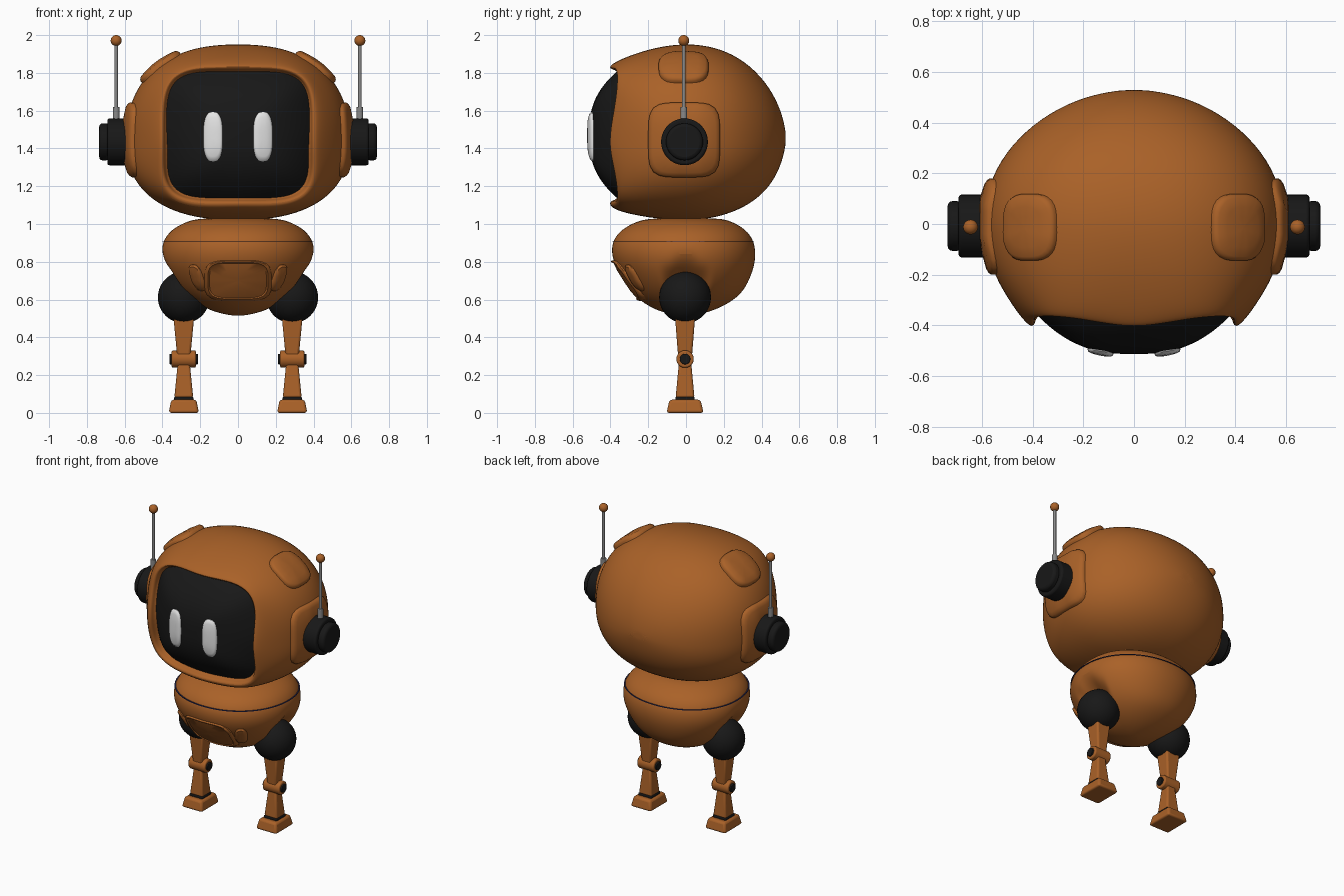
import bpy, bmesh, math
from mathutils import Vector, Matrix
from mathutils.bvhtree import BVHTree

if "Cube" in bpy.data.objects:
    bpy.data.objects.remove(bpy.data.objects["Cube"])


def material(name, rgb):
    m = bpy.data.materials.new(name)
    m.diffuse_color = (*rgb, 1)
    m.use_nodes = True
    m.node_tree.nodes["Principled BSDF"].inputs["Base Color"].default_value = m.diffuse_color
    return m


ORANGE = material("burnt orange", (0.40, 0.12, 0.021))
BLACK = material("black", (0.009, 0.009, 0.009))
WHITE = material("eye white", (0.78, 0.78, 0.78))
GREY = material("metal grey", (0.25, 0.25, 0.25))
NAVY = material("seam navy", (0.02, 0.02, 0.08))


def finish(name, bm, mat, bevel=0, subsurf=0):
    """Turn a bmesh into a shaded object; returns a tree for projecting onto it."""
    bmesh.ops.recalc_face_normals(bm, faces=bm.faces)
    tree = BVHTree.FromBMesh(bm)
    me = bpy.data.meshes.new(name)
    bm.to_mesh(me)
    bm.free()
    me.materials.append(mat)
    ob = bpy.data.objects.new(name, me)
    bpy.context.collection.objects.link(ob)
    if bevel:
        b = ob.modifiers.new("bevel", 'BEVEL')
        b.width, b.segments = bevel, 3
    if subsurf:
        s = ob.modifiers.new("subsurf", 'SUBSURF')
        s.levels = s.render_levels = subsurf
    bpy.ops.object.select_all(action='DESELECT')
    ob.select_set(True)
    bpy.context.view_layer.objects.active = ob
    bpy.ops.object.shade_smooth_by_angle(angle=math.radians(40))
    return tree


def loft(name, loops, mat, subsurf=0, edit=None):
    """Skin a list of point loops and close both ends with fans."""
    bm = bmesh.new()
    rings = [[bm.verts.new(p) for p in loop] for loop in loops]
    n = len(loops[0])
    for a, b in zip(rings, rings[1:]):
        for i in range(n):
            j = (i + 1) % n
            bm.faces.new((a[i], a[j], b[j], b[i]))
    for ring in (rings[0], rings[-1]):
        c = bm.verts.new(sum((v.co for v in ring), Vector()) / n)
        for i in range(n):
            bm.faces.new((c, ring[i], ring[(i + 1) % n]))
    if edit:
        for v in bm.verts:
            edit(v)
    return finish(name, bm, mat, subsurf=subsurf)


def squircle(n, count=64):
    """Unit superellipse points."""
    pts = []
    for i in range(count):
        t = 2 * math.pi * i / count
        c, s = math.cos(t), math.sin(t)
        r = (abs(c) ** n + abs(s) ** n) ** (-1 / n)
        pts.append((r * c, r * s, math.sin(2 * t) ** 2))
    return pts


def patch(name, tree, centre, facing, hu, hv, n, profile, mat):
    """Raised pad that follows a surface; profile is (radius, height) outside in."""
    d = Vector(facing).normalized()
    v = (Vector((0, 0, 1)) - d * d.z).normalized()
    u = v.cross(d)
    loops = []
    for r, h in profile:
        loop = []
        for a, b, _ in squircle(n, 40):
            p = Vector(centre) + u * a * hu * r + v * b * hv * r
            hit = tree.ray_cast(p + d, -d)[0] or tree.find_nearest(p)[0]
            loop.append(hit + d * h)
        loops.append(loop)
    loft(name, loops, mat)


def block(name, x, y, z0, z1, low, high, mat, bevel=0.012):
    """Tapered box between two heights."""
    bm = bmesh.new()
    bmesh.ops.create_cube(bm, size=2)
    for v in bm.verts:
        h = high if v.co.z > 0 else low
        v.co = (x + v.co.x * h[0], y + v.co.y * h[1], z1 if v.co.z > 0 else z0)
    finish(name, bm, mat, bevel)


def rod(name, p, q, r, mat, bevel=0, sides=40):
    p, q = Vector(p), Vector(q)
    rot = (q - p).to_track_quat('Z', 'Y').to_matrix().to_4x4()
    bm = bmesh.new()
    bmesh.ops.create_cone(bm, cap_ends=True, segments=sides, radius1=r, radius2=r,
                          depth=(q - p).length,
                          matrix=Matrix.Translation((p + q) / 2) @ rot)
    finish(name, bm, mat, bevel)


def ball(name, p, r, mat):
    bm = bmesh.new()
    bmesh.ops.create_uvsphere(bm, u_segments=40, v_segments=24, radius=r,
                              matrix=Matrix.Translation(p))
    finish(name, bm, mat)


# Head shell: sections along y (y, half width, top, bottom, squareness, corner setback)
HEAD = [(-.345, .385, 1.812, 1.132, 4.6, .04), (-.392, .388, 1.816, 1.127, 4.6, .04),
        (-.407, .402, 1.83, 1.108, 4.4, .04), (-.392, .425, 1.847, 1.085, 4, .035),
        (-.33, .475, 1.88, 1.06, 3.2, .02), (-.2, .555, 1.925, 1.034, 2.6, 0),
        (-.06, .594, 1.952, 1.02, 2.4, 0), (.08, .594, 1.952, 1.02, 2.35, 0),
        (.22, .548, 1.915, 1.05, 2.3, 0), (.34, .46, 1.84, 1.105, 2.2, 0),
        (.44, .335, 1.73, 1.19, 2.1, 0), (.505, .19, 1.6, 1.31, 2, 0),
        (.528, .06, 1.49, 1.42, 2, 0)]
loops = []
for y, a, top, low, n, back in HEAD:
    zc = low + .45 * (top - low)
    loops.append([Vector((a * c, y + back * k, zc + s * (top - zc if s > 0 else zc - low)))
                  for c, s, k in squircle(n)])
head = loft("head_shell", loops, ORANGE, subsurf=2)

# Domed face screen and eyes
loops = []
for i in range(20):
    r = 1 - i / 20
    loops.append([Vector((.395 * c * r, -.345 + .04 * k * r ** 4 - .168 * (1 - r ** 2.6),
                          1.473 + .352 * s * r)) for c, s, k in squircle(4.6)])
visor = loft("face_screen", loops, BLACK)
EYE = [(1, -.02), (1, .004), (.93, .011), (.8, .014), (.4, .016), (.1, .016)]
PAD = [(1, -.02), (1, .008), (.96, .017), (.88, .022), (.6, .022), (.3, .022), (.05, .022)]

# Body: sections by height (z, half width, front depth, back depth)
BODY = [(1.03, .2, .19, .18), (1.015, .27, .26, .24), (.97, .355, .345, .32),
        (.91, .398, .39, .36), (.84, .408, .395, .37), (.77, .39, .372, .36),
        (.69, .345, .322, .33), (.62, .28, .275, .285), (.565, .2, .2, .2),
        (.53, .11, .12, .11), (.515, .03, .03, .03)]


def body_loop(z, a, front, back, grow=1.0):
    return [Vector((a * c * grow, s * grow * (back if s > 0 else front), z))
            for c, s, _ in squircle(2.1)]


def hip_hollow(v):
    """Press in the flanks around each hip joint."""
    d2 = (v.co.y ** 2 + (v.co.z - .6) ** 2) / .04
    limit = .2 + .21 * d2
    if abs(v.co.x) > limit:
        v.co.x = math.copysign(limit, v.co.x)


body = loft("body", [body_loop(*s) for s in BODY], ORANGE, subsurf=2, edit=hip_hollow)
loft("body_seam", [body_loop(z, .398, .39, .36, 1.001) for z in (.907, .911)], NAVY)

# Belly hatch with a raised rim
patch("belly_hatch", body, (0, -.35, .70), (0, -1, 0), .177, .108, 4,
      [(1, -.02), (1, .006), (.96, .014), (.9, .014), (.85, .003), (.5, .003), (.1, .003)],
      ORANGE)

for side, s in (("right", 1), ("left", -1)):
    patch(side + "_eye", visor, (s * .132, -.5, 1.462), (s * .12, -1, 0), .052, .13, 2.8,
          EYE, WHITE)
    # Raised pads on the head and belly
    patch(side + "_ear_plate", head, (s * .58, -.01, 1.445), (s, 0, 0), .19, .198, 4.5,
          PAD, ORANGE)
    patch(side + "_top_pad", head, (s * .415, -.013, 1.835), (s * .63, 0, .78), .132, .128,
          3, PAD, ORANGE)
    patch(side + "_belly_pad", body, (s * .232, -.3, .71), (s * .5, -.85, -.15), .04, .075,
          2.6, [(1, -.02), (1, .003), (.85, .012), (.5, .016), (.1, .016)], ORANGE)
    # Ear discs and antennas
    rod(side + "_ear_disc", (s * .56, -.008, 1.435), (s * .692, -.008, 1.435), .124, BLACK, .012)
    rod(side + "_ear_cap", (s * .68, -.008, 1.435), (s * .735, -.008, 1.435), .098, BLACK, .018)
    rod(side + "_antenna_base", (s * .645, -.012, 1.53), (s * .645, -.012, 1.62), .018, GREY, .004, 20)
    rod(side + "_antenna", (s * .645, -.012, 1.6), (s * .645, -.012, 1.96), .01, GREY, 0, 16)
    ball(side + "_antenna_tip", (s * .645, -.012, 1.971), .029, ORANGE)
    # Hip, knee, leg and foot
    x, y = s * .287, -.005
    ball(side + "_hip", (x, y, .612), .137, BLACK)
    block(side + "_upper_leg", x, y, .29, .52, (.034, .036), (.056, .054), ORANGE)
    rod(side + "_knee", (x - .064, y, .285), (x + .064, y, .285), .046, ORANGE, .008)
    rod(side + "_knee_pin", (x - .075, y, .285), (x + .075, y, .285), .028, BLACK, .004)
    block(side + "_lower_leg", x, y, .08, .27, (.05, .05), (.031, .032), ORANGE)
    block(side + "_ankle", x, y, .06, .085, (.051, .051), (.051, .051), BLACK, .006)
    block(side + "_foot", x, y, 0, .07, (.08, .098), (.066, .082), ORANGE, .014)
